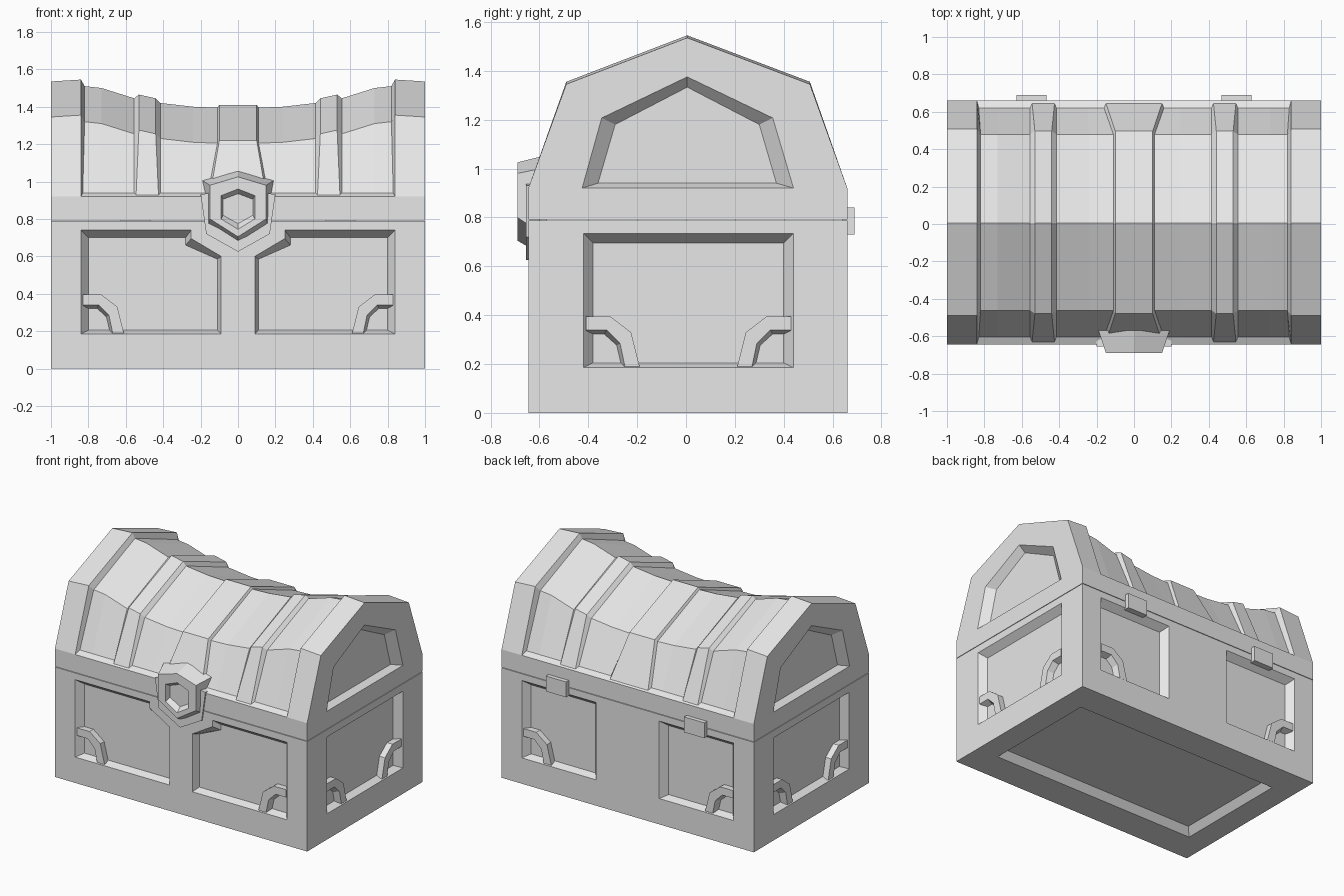
import bpy, bmesh, math
from mathutils import Vector

cube = bpy.data.objects.get("Cube")
if cube:
    bpy.data.objects.remove(cube, do_unlink=True)

GREY = (0.8, 0.8, 0.8, 1.0)
mat = bpy.data.materials.new("plain grey")
mat.use_nodes = True
mat.diffuse_color = GREY
mat.node_tree.nodes["Principled BSDF"].inputs["Base Color"].default_value = GREY

X, YF, YB, SEAM = 1.0, -0.645, 0.66, 0.79   # half width, front, back, lid seam
DEPTH = 0.05                                # depth of the sunken panels


def loft(name, rings):
    """Closed solid through rings of points, capped at both ends."""
    bm = bmesh.new()
    loops = [[bm.verts.new(p) for p in ring] for ring in rings]
    n = len(loops[0])
    for a, b in zip(loops, loops[1:]):
        for i in range(n):
            j = (i + 1) % n
            bm.faces.new((a[i], a[j], b[j], b[i]))
    bm.faces.new(loops[0])
    bm.faces.new(loops[-1])
    bmesh.ops.remove_doubles(bm, verts=bm.verts, dist=1e-5)
    bmesh.ops.recalc_face_normals(bm, faces=bm.faces)
    mesh = bpy.data.meshes.new(name)
    bm.to_mesh(mesh)
    bm.free()
    mesh.materials.append(mat)
    ob = bpy.data.objects.new(name, mesh)
    bpy.context.collection.objects.link(ob)
    return ob


def box(name, x0, x1, y0, y1, z0, z1):
    return loft(name, [[(x0, y0, z), (x1, y0, z), (x1, y1, z), (x0, y1, z)] for z in (z0, z1)])


# Each side maps (u, v, height above surface) to model space
SIDES = {
    "front": lambda u, v, h: (u, YF - h, v),
    "back": lambda u, v, h: (u, YB + h, v),
    "left": lambda u, v, h: (X + h, u, v),
    "right": lambda u, v, h: (-X - h, u, v),
    "bottom": lambda u, v, h: (u, v, -h),
}


def carve(target, side, outer, inner):
    """Sink a panel with sloped walls into the target."""
    at = SIDES[side]
    cutter = loft("cutter", [[at(u, v, h) for u, v in pts]
                             for pts, h in ((outer, 0.05), (outer, 0), (inner, -DEPTH))])
    cutter.hide_render = True
    mod = target.modifiers.new("panel", 'BOOLEAN')
    mod.operation, mod.solver, mod.object = 'DIFFERENCE', 'EXACT', cutter
    bpy.context.view_layer.objects.active = target
    bpy.ops.object.modifier_apply(modifier=mod.name)
    bpy.data.objects.remove(cutter, do_unlink=True)


def rect(u0, u1, v0, v1):
    return [(u0, v0), (u1, v0), (u1, v1), (u0, v1)]


def flip(pts, s):
    return [(s * u, v) for u, v in pts]


# Chest body with sunken panels
body = box("chest_body", -X, X, YF, YB, 0, SEAM - 0.002)
front_out = [(-.84, .185), (-.09, .185), (-.09, .60), (-.25, .695), (-.25, .74), (-.84, .74)]
front_in = [(-.80, .205), (-.11, .205), (-.11, .585), (-.28, .66), (-.28, .70), (-.80, .70)]
for s in (1, -1):
    carve(body, "front", flip(front_out, s), flip(front_in, s))
    carve(body, "back", flip(rect(-.84, -.25, .185, .74), s), flip(rect(-.80, -.29, .205, .70), s))
for side in ("left", "right"):
    carve(body, side, rect(-.42, .44, .185, .735), rect(-.38, .40, .205, .695))
carve(body, "bottom", rect(-.83, .83, -.42, .44), rect(-.79, .79, -.38, .40))

# Curved corner brackets in the lower panel corners
ARC_OUT = [(0, .395), (.10, .395), (.185, .33), (.22, .19)]
ARC_IN = [(0, .34), (.085, .34), (.14, .285), (.16, .19)]
ARC_FOOT = [(0, .32), (.075, .32), (.125, .275), (.145, .19)]


def bracket(side, corner, direction):
    at = SIDES[side]
    place = lambda pts, h: [at(corner + direction * u, v, h) for u, v in pts]
    loft(side + "_corner_bracket",
         [place(ARC_OUT + ARC_FOOT[::-1], -DEPTH - .005), place(ARC_OUT + ARC_IN[::-1], -.006)])


for side in ("front", "back"):
    bracket(side, -.83, 1)
    bracket(side, .83, -1)
for side in ("left", "right"):
    bracket(side, -.41, 1)
    bracket(side, .43, -1)

# Saddle-shaped lid: stations of (x at foot, x at ridge, ridge height, inset)
HALF = [(1, 1, 1.535, 0), (.84, .84, 1.545, 0), (.83, .82, 1.51, .04), (.73, .73, 1.50, .04),
        (.555, .555, 1.445, .04), (.545, .53, 1.465, .015), (.425, .44, 1.445, .015),
        (.415, .415, 1.42, .04), (.25, .24, 1.40, .04), (.16, .11, 1.395, .04),
        (.15, .10, 1.41, .015)]


def lid_ring(xb, xt, ridge, inset):
    knee = ridge - 0.19
    foot = 0.92 + inset * 0.5
    k = inset * 0.7
    return [(xb, YF, SEAM + .002), (xb, YF, .92), (xb, YF + inset, foot), (xt, -.49 + k, knee),
            (xt, .005, ridge),
            (xt, .507 - k, knee), (xb, YB - inset, foot), (xb, YB, .92), (xb, YB, SEAM + .002)]


stations = HALF + [(-a, -b, r, i) for a, b, r, i in reversed(HALF)]
lid = loft("lid", [lid_ring(*s) for s in stations])
lid_out = [(-.425, .92), (.44, .92), (.355, 1.207), (.005, 1.375), (-.345, 1.207)]
lid_in = [(-.36, .94), (.37, .94), (.30, 1.18), (.005, 1.333), (-.29, 1.18)]
for side in ("left", "right"):
    carve(lid, side, lid_out, lid_in)


# Clasp: six-sided boss with a sunken centre, on a thin back plate
def hexagon(y, top, shoulder, hip, foot):
    return [(0, y, top), (shoulder[0], y, shoulder[1]), (hip[0], y, hip[1]), (0, y, foot),
            (-hip[0], y, hip[1]), (-shoulder[0], y, shoulder[1])]


loft("clasp_boss", [
    hexagon(-.57, 1.055, (.19, 1.005), (.175, .72), .635),
    hexagon(-.69, 1.025, (.15, .98), (.15, .80), .705),
    hexagon(-.69, .96, (.09, .925), (.09, .80), .745),
    hexagon(-.655, .935, (.08, .905), (.08, .82), .775)])
loft("clasp_plate", [hexagon(y, .97, (.2, .93), (.17, .72), .625) for y in (-.60, -.655)])

# Hinges at the back
for s in (1, -1):
    a, b = sorted((s * .467, s * .628))
    box("hinge", a, b, YB - .02, .69, .73, .84)
